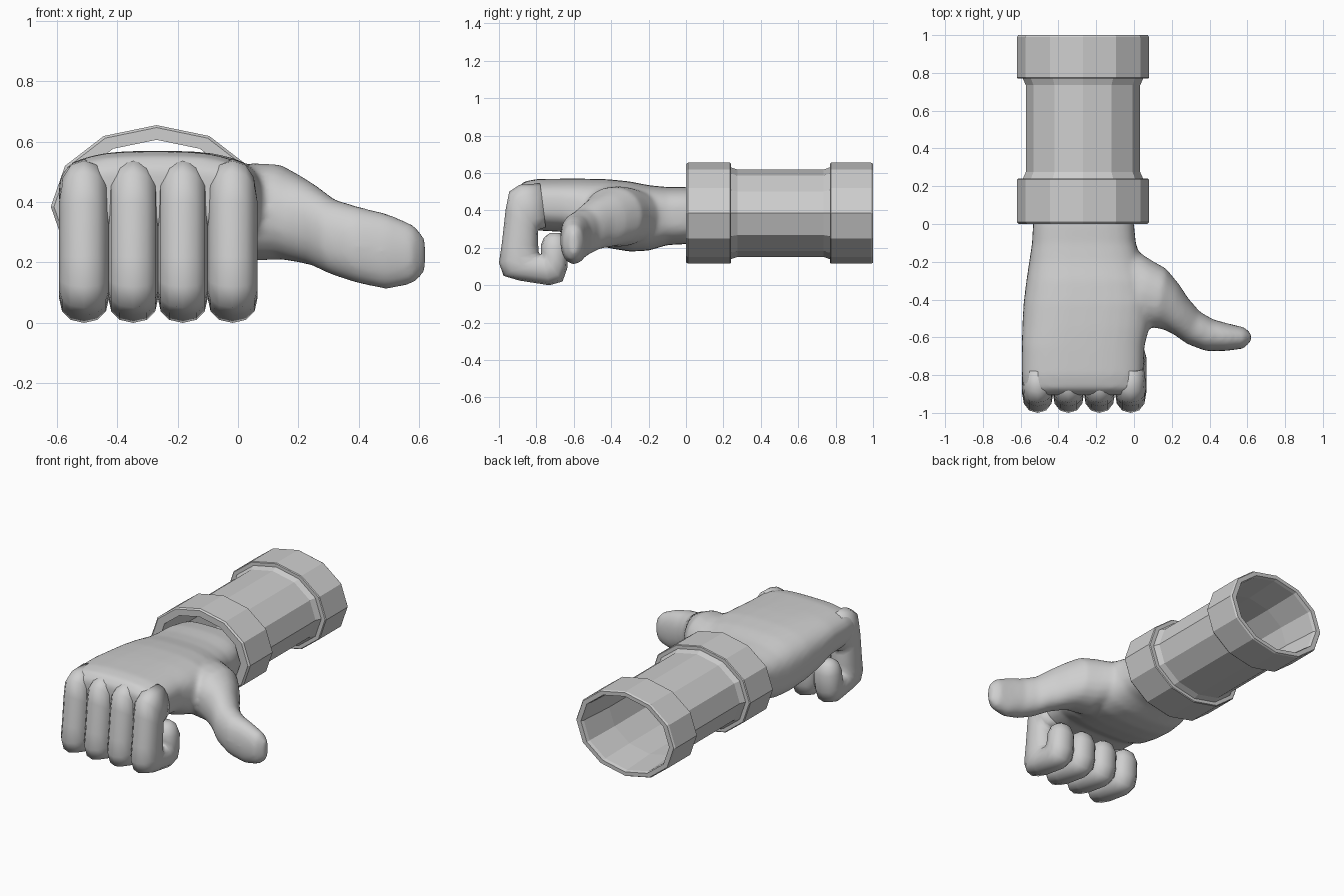
import bpy, bmesh, math
from mathutils import Vector

if "Cube" in bpy.data.objects:
    bpy.data.objects.remove(bpy.data.objects["Cube"])

grey = bpy.data.materials.new("light grey")
grey.diffuse_color = (0.62, 0.62, 0.62, 1)
grey.use_nodes = True
grey.node_tree.nodes["Principled BSDF"].inputs["Base Color"].default_value = grey.diffuse_color


def finish(name, bm, smooth):
    bmesh.ops.recalc_face_normals(bm, faces=bm.faces)
    for f in bm.faces:
        f.smooth = smooth
    me = bpy.data.meshes.new(name)
    bm.to_mesh(me)
    bm.free()
    me.materials.append(grey)
    ob = bpy.data.objects.new(name, me)
    bpy.context.collection.objects.link(ob)
    return ob


def loft(bm, stations, sides, power=2.0):
    """Skin rounded sections given as (centre, half axis u, half axis v)."""
    def p(c):
        return math.copysign(abs(c) ** (2 / power), c)
    rings = []
    for c, u, v in stations:
        ring = []
        for i in range(sides):
            a = 2 * math.pi * i / sides
            ring.append(bm.verts.new(c + u * p(math.cos(a)) + v * p(math.sin(a))))
        rings.append(ring)
    for r, s in zip(rings, rings[1:]):
        for i in range(sides):
            j = (i + 1) % sides
            bm.faces.new((r[i], r[j], s[j], s[i]))
    bm.faces.new(rings[0])
    bm.faces.new(rings[-1][::-1])


# Hollow twelve-sided sleeve with a raised band at each end: (y, scale)
profile = [(0, .97), (.01, 1), (.235, 1), (.24, .985), (.24, .91), (.275, .865),
           (.735, .865), (.77, .91), (.77, .985), (.775, 1), (.99, 1), (1, .98),
           (1, .89), (.98, .87), (.75, .82), (.25, .82), (0, .82)]
bm = bmesh.new()
rings = []
for y, s in profile:
    rings.append([bm.verts.new((-.27 + .35 * s * math.cos(math.pi * i / 6), y,
                                .385 + .27 * s * math.sin(math.pi * i / 6)))
                  for i in range(12)])
for k in range(len(rings)):
    r, s = rings[k], rings[(k + 1) % len(rings)]
    for i in range(12):
        j = (i + 1) % 12
        bm.faces.new((r[i], r[j], s[j], s[i]))
finish("forearm_sleeve", bm, False)

# Palm and wrist sections: y, x min, x max, z min, z max
palm = [(.12, -.51, -.03, .24, .51), (0, -.535, .0, .22, .525),
        (-.1, -.54, .01, .215, .525), (-.2, -.555, .04, .185, .535),
        (-.3, -.57, .08, .18, .555), (-.42, -.585, .10, .20, .567),
        (-.55, -.592, .08, .235, .57), (-.65, -.594, .055, .285, .57),
        (-.8, -.594, .05, .293, .568), (-.87, -.588, .045, .30, .553),
        (-.905, -.56, .02, .34, .51)]
bm = bmesh.new()
loft(bm, [(Vector(((a + b) / 2, y, (c + d) / 2)), Vector(((b - a) / 2, 0, 0)),
           Vector((0, 0, (d - c) / 2))) for y, a, b, c, d in palm], 32, 2.9)

# Thumb sections: back edge x y, front edge x y, z min, z max
thumb = [(.0, -.13, -.12, -.46, .23, .51), (.09, -.19, .0, -.53, .205, .53),
         (.17, -.235, .11, -.55, .21, .525), (.24, -.32, .16, -.56, .20, .49),
         (.285, -.39, .21, -.585, .19, .46), (.35, -.465, .28, -.635, .158, .41),
         (.42, -.505, .38, -.673, .13, .385), (.50, -.527, .49, -.672, .11, .362),
         (.585, -.547, .58, -.66, .13, .325), (.62, -.58, .62, -.62, .17, .28)]
loft(bm, [(Vector(((a + c) / 2, (b + d) / 2, (e + f) / 2)),
           Vector(((a - c) / 2, (b - d) / 2, 0)), Vector((0, 0, (f - e) / 2)))
          for a, b, c, d, e, f in thumb], 20, 2.2)

# Blend palm and thumb into one smooth skin
hand = finish("palm_and_thumb", bm, True)
m = hand.modifiers.new("blend", 'REMESH')
m.mode = 'VOXEL'
m.voxel_size = .014
m.use_smooth_shade = True
m = hand.modifiers.new("soften", 'SMOOTH')
m.factor = .5
m.iterations = 8

# Curled finger sections: outer y z, inner y z, half width
curl = [(-.78, .545, -.75, .31, .07), (-.89, .537, -.78, .30, .08),
        (-.945, .50, -.793, .293, .083), (-.965, .40, -.79, .27, .083),
        (-.985, .22, -.79, .21, .083), (-1.0, .12, -.788, .178, .083),
        (-.975, .05, -.782, .168, .083), (-.89, .025, -.778, .165, .083),
        (-.73, .0, -.774, .168, .083), (-.66, .02, -.774, .178, .083),
        (-.635, .09, -.776, .19, .083), (-.627, .20, -.776, .215, .080),
        (-.645, .255, -.76, .255, .062), (-.675, .28, -.73, .278, .03)]
names = ("little", "ring", "middle", "index")
for name, x in zip(names, (-.51, -.347, -.183, -.018)):
    bm = bmesh.new()
    loft(bm, [(Vector((x, (a + c) / 2, (b + d) / 2)),
               Vector((0, (a - c) / 2, (b - d) / 2)), Vector((w, 0, 0)))
              for a, b, c, d, w in curl], 12, 2.25)
    finish(name + "_finger", bm, True)
